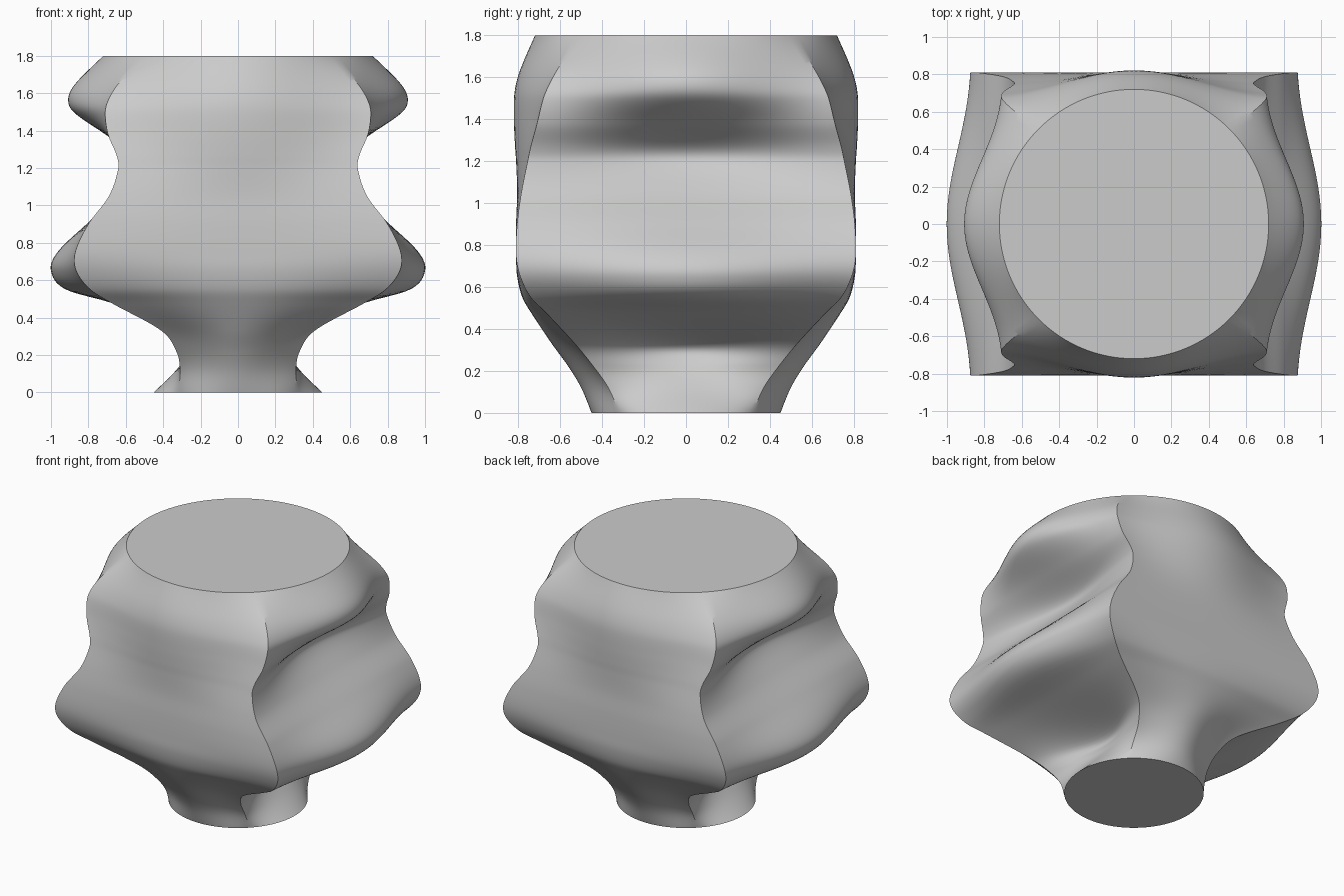
import bpy, bmesh, math

if "Cube" in bpy.data.objects:
    bpy.data.objects.remove(bpy.data.objects["Cube"])

# Profile keys: height, side middle x, front middle y, corner x, corner y
KEYS = [
    (0, .45, .45, .318, .318),
    (.12, .33, .5, .31, .37),
    (.22, .265, .56, .33, .44),
    (.33, .26, .64, .41, .53),
    (.48, .68, .74, .68, .67),
    (.55, .92, .78, .79, .74),
    (.65, 1, .805, .865, .79),
    (.75, .965, .81, .87, .81),
    (.9, .81, .81, .8, .805),
    (1.05, .65, .805, .69, .785),
    (1.2, .54, .81, .64, .755),
    (1.27, .56, .815, .65, .74),
    (1.38, .71, .82, .695, .71),
    (1.5, .88, .82, .71, .68),
    (1.57, .908, .81, .69, .65),
    (1.65, .87, .785, .64, .605),
    (1.8, .72, .72, .509, .509),
]
HEIGHT = KEYS[-1][0]
RINGS, STEPS = 120, 32


def slope(i, c):
    """Smooth tangent of profile column c at key i."""
    a, b = KEYS[max(i - 1, 0)], KEYS[min(i + 1, len(KEYS) - 1)]
    return (b[c] - a[c]) / (b[0] - a[0])


def profile(z, c):
    """Cubic interpolation of profile column c at height z."""
    i = max(k for k in range(len(KEYS) - 1) if KEYS[k][0] <= z or k == 0)
    a, b = KEYS[i], KEYS[i + 1]
    h = b[0] - a[0]
    t = (z - a[0]) / h
    s = 1 - t
    return (a[c] * (1 + 2 * t) * s * s + b[c] * (1 + 2 * s) * t * t
            + h * t * s * (slope(i, c) * s - slope(i + 1, c) * t))


def bulge(t, roundness):
    """Blend from a bell curve to a circular arc, one at t = 0, zero at the ends."""
    bell = .8 * (1 + math.cos(math.pi * t)) / 2 + .2 * (1 - t * t)
    corner = math.sqrt(.5)
    arc = (math.sqrt(1 - t * t / 2) - corner) / (1 - corner)
    return bell + (arc - bell) * roundness


def section(z):
    """Closed four-sided outline at height z, counter-clockwise from above."""
    mx, my, cx, cy = (profile(z, c) for c in (1, 2, 3, 4))
    end = min(z, HEIGHT - z)
    roundness = max(0, 1 - end / .4) ** 2
    half = []
    for i in range(STEPS):
        # Equal angles, so the end outlines are evenly divided circles
        t = math.sin(math.pi / 4 * (2 * i / STEPS - 1)) / math.sin(math.pi / 4)
        half.append((cx + (mx - cx) * bulge(t, roundness), cy * t))
    for i in range(STEPS):
        t = math.sin(math.pi / 4 * (2 * i / STEPS - 1)) / math.sin(math.pi / 4)
        half.append((-cx * t, cy + (my - cy) * bulge(t, roundness)))
    return half + [(-x, -y) for x, y in half]


# Lofted body with flat caps
bm = bmesh.new()
rings = []
for r in range(RINGS + 1):
    z = HEIGHT * r / RINGS
    rings.append([bm.verts.new((x, y, z)) for x, y in section(z)])
n = len(rings[0])
for low, high in zip(rings, rings[1:]):
    for j in range(n):
        k = (j + 1) % n
        bm.faces.new((low[j], low[k], high[k], high[j]))
bm.faces.new(rings[0][::-1])
bm.faces.new(rings[-1])
mesh = bpy.data.meshes.new("lofted_body")
bm.to_mesh(mesh)
bm.free()
body = bpy.data.objects.new("lofted_body", mesh)
bpy.context.collection.objects.link(body)

# Plain grey colour
grey = bpy.data.materials.new("light_grey")
grey.use_nodes = True
color = (.6, .6, .6, 1)
grey.diffuse_color = color
grey.node_tree.nodes["Principled BSDF"].inputs["Base Color"].default_value = color
mesh.materials.append(grey)

# Smooth walls, sharp corners and rims
bpy.ops.object.select_all(action="DESELECT")
body.select_set(True)
bpy.context.view_layer.objects.active = body
bpy.ops.object.shade_smooth_by_angle(angle=math.radians(30))
